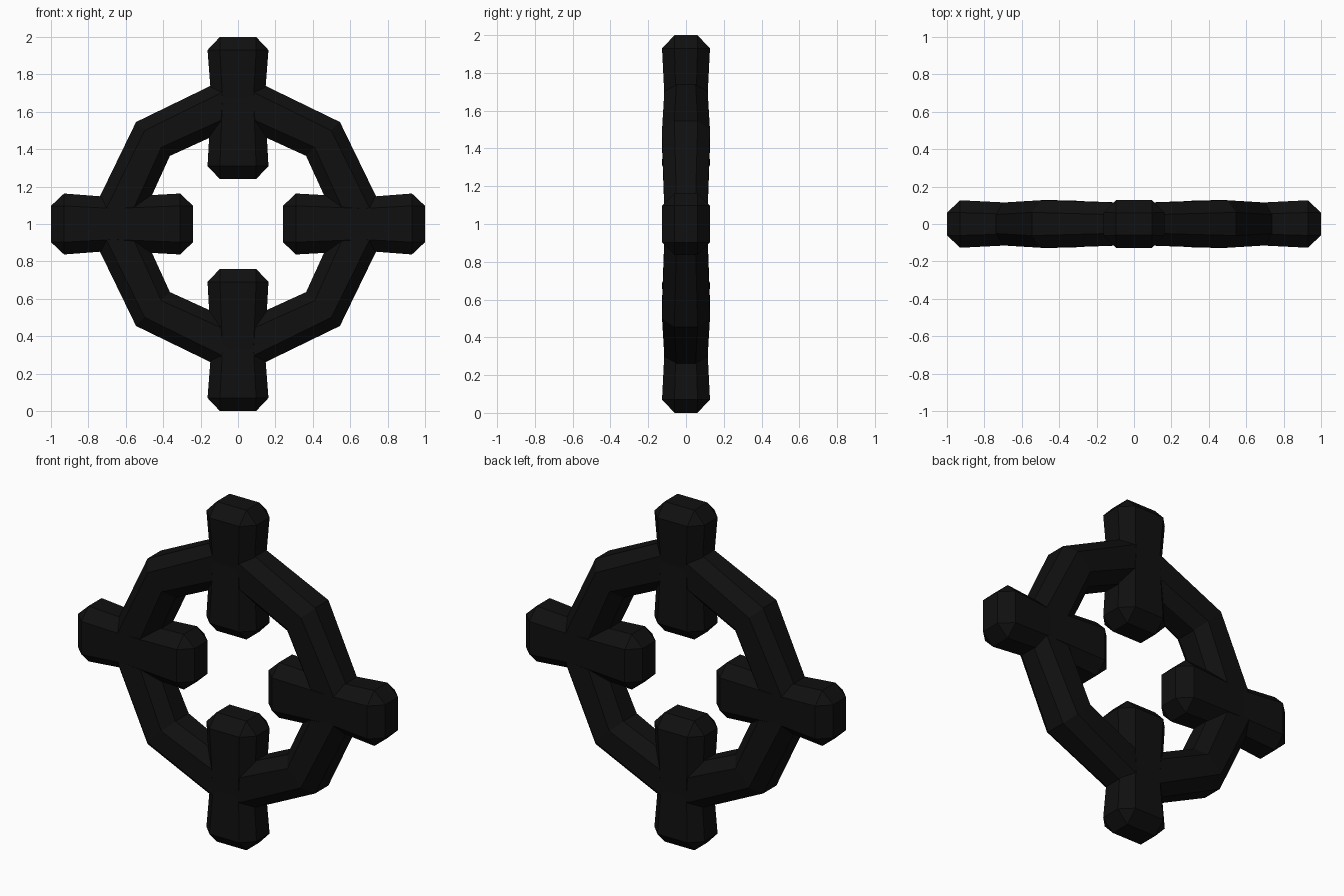
import bpy, bmesh, math
from mathutils import Vector

if "Cube" in bpy.data.objects:
    bpy.data.objects.remove(bpy.data.objects["Cube"])

CENTRE = Vector((0, 0, 1))


def section(a, b, c):
    """Chamfered rectangle, half sizes a x b, chamfer c."""
    return [(a, b - c), (a - c, b), (c - a, b), (-a, b - c),
            (-a, c - b), (c - a, -b), (a - c, -b), (a, c - b)]


def loft(bm, rings, closed):
    """Skin a list of eight-point rings, either looped or capped."""
    loops = [[bm.verts.new(p) for p in ring] for ring in rings]
    n = len(loops)
    for i in range(n if closed else n - 1):
        p, q = loops[i], loops[(i + 1) % n]
        for j in range(8):
            k = (j + 1) % 8
            bm.faces.new((p[j], p[k], q[k], q[j]))
    if not closed:
        bm.faces.new(loops[0])
        bm.faces.new(loops[-1])


def make_object(name, bm):
    bmesh.ops.remove_doubles(bm, verts=bm.verts, dist=0.0005)
    bmesh.ops.recalc_face_normals(bm, faces=bm.faces)
    mesh = bpy.data.meshes.new(name)
    bm.to_mesh(mesh)
    bm.free()
    mesh.materials.append(black)
    obj = bpy.data.objects.new(name, mesh)
    bpy.context.collection.objects.link(obj)
    return obj


black = bpy.data.materials.new("black")
black.diffuse_color = (0.005, 0.005, 0.005, 1)
black.use_nodes = True
black.node_tree.nodes["Principled BSDF"].inputs["Base Color"].default_value = black.diffuse_color

# Eight-sided ring, slightly slimmer where the bars cross it
bm = bmesh.new()
rings = []
for i in range(8):
    t = i * math.pi / 4
    out = Vector((math.cos(t), 0, math.sin(t)))
    mid, a, b = (0.67, 0.14, 0.112) if i % 2 == 0 else (0.643, 0.128, 0.127)
    rings.append([CENTRE + out * (mid + u) + Vector((0, v, 0))
                  for u, v in section(a, b, 0.065)])
loft(bm, rings, True)
ring = make_object("ring_with_bars", bm)

# Four radial bars with chamfered ends and a pinched waist
bm = bmesh.new()
stations = [(0.24, 0.097, 0.06, 0), (0.31, 0.163, 0.127, 0.066),
            (0.67, 0.143, 0.114, 0.06),
            (0.93, 0.163, 0.127, 0.066), (1.0, 0.097, 0.06, 0)]
for i in range(4):
    t = i * math.pi / 2
    out = Vector((math.cos(t), 0, math.sin(t)))
    side = Vector((-math.sin(t), 0, math.cos(t)))
    loft(bm, [[CENTRE + out * r + side * u + Vector((0, v, 0))
               for u, v in section(a, b, c)] for r, a, b, c in stations], False)
bars = make_object("bars", bm)

# Weld the bars into the ring
mod = ring.modifiers.new("union", 'BOOLEAN')
mod.operation = 'UNION'
mod.solver = 'EXACT'
mod.object = bars
bpy.context.view_layer.objects.active = ring
bpy.ops.object.modifier_apply(modifier=mod.name)
bpy.data.objects.remove(bars)
